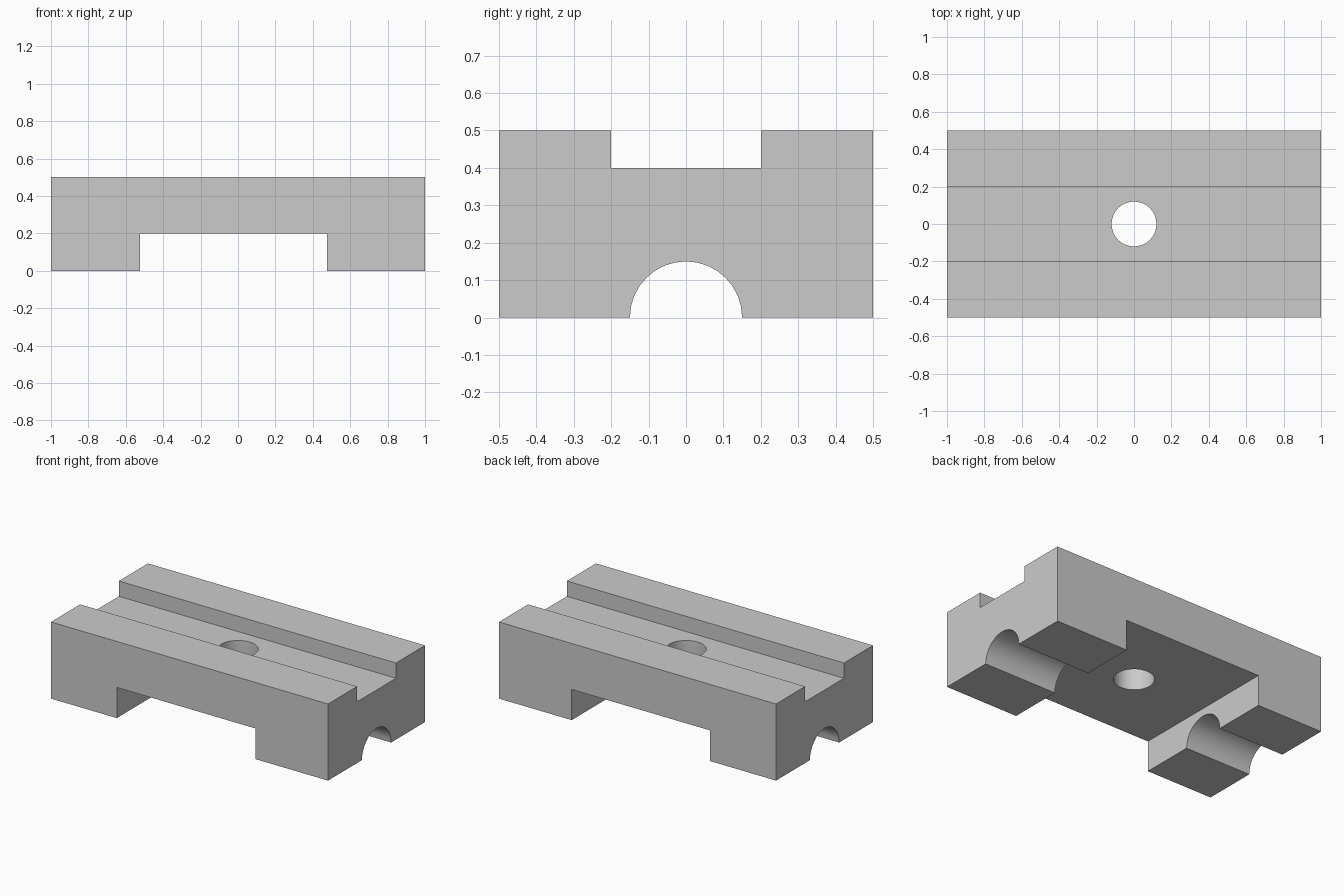
import bpy, bmesh
from math import sin, cos, pi, radians

if "Cube" in bpy.data.objects:
    bpy.data.objects.remove(bpy.data.objects["Cube"])

LENGTH, HALF_W, HEIGHT = 2.0, 0.5, 0.5
GROOVE_R = 0.15

# Cross-section in (y, z): half-round groove below, rectangular channel above
arc = [(-GROOVE_R * cos(pi * i / 16), GROOVE_R * sin(pi * i / 16)) for i in range(17)]
profile = [(-HALF_W, 0)] + arc + [(HALF_W, 0), (HALF_W, HEIGHT), (0.2, HEIGHT),
                                  (0.2, 0.4), (-0.2, 0.4), (-0.2, HEIGHT), (-HALF_W, HEIGHT)]

# Body: cross-section extruded along x
bm = bmesh.new()
face = bm.faces.new([bm.verts.new((-LENGTH / 2, y, z)) for y, z in profile])
out = bmesh.ops.extrude_face_region(bm, geom=[face])
bmesh.ops.translate(bm, vec=(LENGTH, 0, 0),
                    verts=[v for v in out["geom"] if isinstance(v, bmesh.types.BMVert)])
bmesh.ops.recalc_face_normals(bm, faces=bm.faces)
mesh = bpy.data.meshes.new("block_body")
bm.to_mesh(mesh)
bm.free()
body = bpy.data.objects.new("block_body", mesh)
bpy.context.collection.objects.link(body)


def cut(cutter, name):
    """Subtract a cutter from the body, then remove the cutter."""
    cutter.name = name
    cutter.hide_render = True
    mod = body.modifiers.new(name, "BOOLEAN")
    mod.operation, mod.solver, mod.object = "DIFFERENCE", "EXACT", cutter
    bpy.context.view_layer.objects.active = body
    bpy.ops.object.modifier_apply(modifier=name)
    bpy.data.objects.remove(cutter)


# Slot across the underside, x -0.525 to 0.475, up to z = 0.2
bpy.ops.mesh.primitive_cube_add(size=1, location=(-0.025, 0, 0))
slot = bpy.context.object
slot.scale = (1.0, 1.4, 0.4)
cut(slot, "underside_slot")

# Vertical hole through the middle
bpy.ops.mesh.primitive_cylinder_add(vertices=32, radius=0.12, depth=1, location=(0, 0, 0.3))
cut(bpy.context.object, "centre_hole")

# Smooth the round walls, keep the edges sharp
bpy.ops.object.select_all(action="DESELECT")
body.select_set(True)
bpy.context.view_layer.objects.active = body
bpy.ops.object.shade_smooth_by_angle(angle=radians(30))
